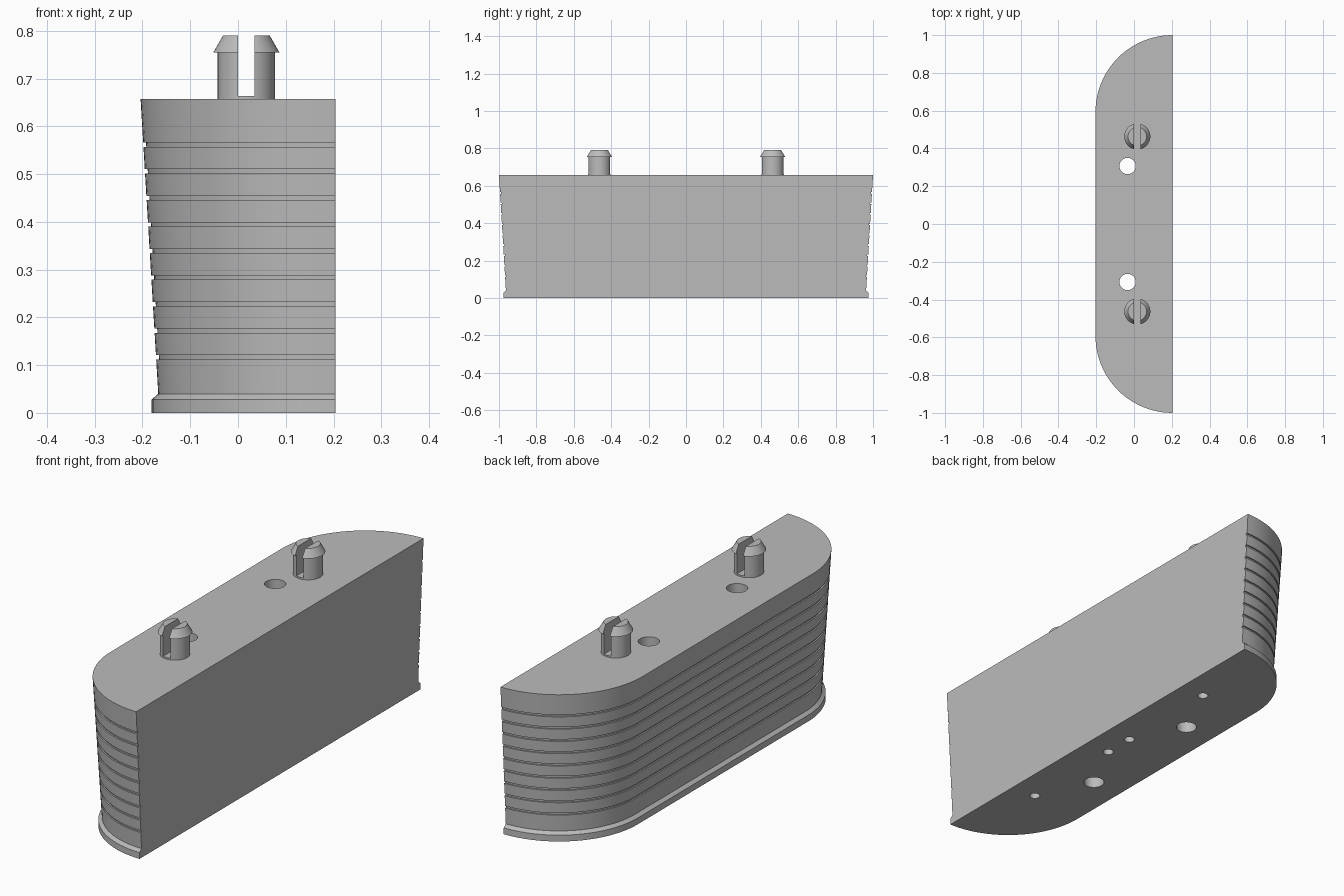
import bpy, bmesh
from math import sin, cos, pi, radians

if "Cube" in bpy.data.objects:
    bpy.data.objects.remove(bpy.data.objects["Cube"])

TOP = 0.657          # height of the block
BACK = 0.204         # flat side
RADIUS = 0.408       # rounded corners
CORNER_Y = 0.592     # centre of rounded corners
PEG_X, PEG_Y = 0.0175, 0.463

grey = bpy.data.materials.new("plain grey")
grey.use_nodes = True
colour = (0.5, 0.5, 0.5, 1)
grey.diffuse_color = colour
grey.node_tree.nodes["Principled BSDF"].inputs["Base Color"].default_value = colour


def loft(name, rings):
    """Skin closed rings of equal length and cap both ends."""
    bm = bmesh.new()
    loops = [[bm.verts.new(p) for p in ring] for ring in rings]
    n = len(loops[0])
    for a, b in zip(loops, loops[1:]):
        for i in range(n):
            j = (i + 1) % n
            bm.faces.new((a[i], a[j], b[j], b[i]))
    bm.faces.new(loops[0])
    bm.faces.new(loops[-1])
    bmesh.ops.recalc_face_normals(bm, faces=bm.faces)
    mesh = bpy.data.meshes.new(name)
    bm.to_mesh(mesh)
    bm.free()
    obj = bpy.data.objects.new(name, mesh)
    bpy.context.collection.objects.link(obj)
    mesh.materials.append(grey)
    return obj


def turned(name, x, y, profile, sides=48):
    """Round part from (radius, height) pairs."""
    turns = [2 * pi * i / sides for i in range(sides)]
    return loft(name, [[(x + r * cos(t), y + r * sin(t), z) for t in turns]
                       for r, z in profile])


def cut(obj, cutter):
    cutter.hide_render = True
    mod = obj.modifiers.new("cut", 'BOOLEAN')
    mod.operation, mod.solver, mod.object = 'DIFFERENCE', 'EXACT', cutter
    bpy.ops.object.select_all(action='DESELECT')
    bpy.context.view_layer.objects.active = obj
    obj.select_set(True)
    bpy.ops.object.modifier_apply(modifier=mod.name)
    bpy.data.objects.remove(cutter)


def outline(inset, z, steps=24):
    """Half-stadium section with its round side towards -x."""
    r = RADIUS - inset
    arc = [(BACK - r * sin(a), CORNER_Y + r * cos(a))
           for a in (pi / 2 * i / steps for i in range(steps + 1))]
    return ([(x, y, z) for x, y in arc]
            + [(x, -y, z) for x, y in reversed(arc)])


def taper(z):
    return 0.06 * (TOP - z)


# Tapered block with a base lip and nine grooves
sections = [(0.023, 0), (0.023, 0.028), (taper(0.04), 0.04)]
for i in range(9):
    low = 0.112 + i * 0.0556
    high = low + 0.009
    sections += [(taper(low), low), (taper(low) + 0.006, low),
                 (taper(high) + 0.006, high), (taper(high), high)]
sections.append((0, TOP))
block = loft("block", [outline(d, z) for d, z in sections])

# Through holes and small blind holes underneath
for side in (-1, 1):
    cut(block, turned("hole_cutter", -0.034, side * 0.307,
                      [(0.043, -0.1), (0.043, 0.8)]))
    for y in (0.07, 0.558):
        cut(block, turned("screw_cutter", 0.085, side * y,
                          [(0.022, -0.1), (0.022, 0.2)], 32))
parts = [block]

# Split snap pegs
for label, side in (("front", -1), ("rear", 1)):
    peg = turned(label + "_peg", PEG_X, side * PEG_Y,
                 [(0.06, TOP - 0.01), (0.06, 0.755), (0.069, 0.755), (0.049, 0.79)])
    slot = loft("slot_cutter", [[(PEG_X + sx * 0.0175, side * PEG_Y + sy * 0.1, z)
                                 for sx, sy in ((-1, -1), (1, -1), (1, 1), (-1, 1))]
                                for z in (0.664, 0.9)])
    cut(peg, slot)
    parts.append(peg)

# Smooth the round surfaces, keep edges sharp
bpy.ops.object.select_all(action='DESELECT')
for part in parts:
    part.select_set(True)
bpy.context.view_layer.objects.active = block
bpy.ops.object.shade_smooth_by_angle(angle=radians(25))
